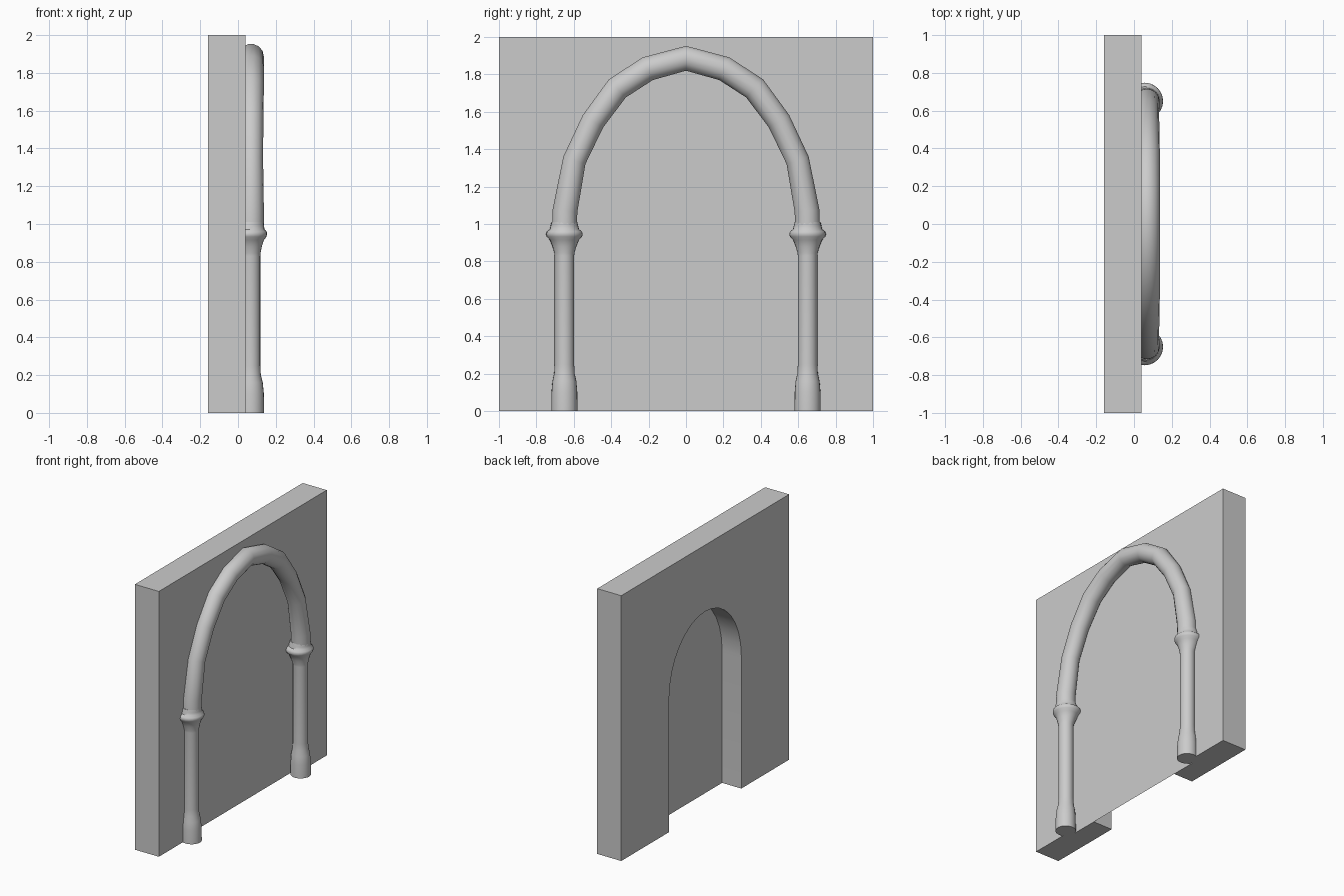
import bpy, bmesh, math

if "Cube" in bpy.data.objects:
    bpy.data.objects.remove(bpy.data.objects["Cube"])

def mesh_object(name, bm, angle):
    bmesh.ops.recalc_face_normals(bm, faces=bm.faces)
    me = bpy.data.meshes.new(name)
    bm.to_mesh(me)
    bm.free()
    ob = bpy.data.objects.new(name, me)
    bpy.context.collection.objects.link(ob)
    bpy.ops.object.select_all(action='DESELECT')
    bpy.context.view_layer.objects.active = ob
    ob.select_set(True)
    bpy.ops.object.shade_smooth_by_angle(angle=math.radians(angle))
    return ob

# Centre line of the arch moulding: y, z, relative thickness
half = [(.65, .96, 1), (.647, 1.07, 1), (.597, 1.34, .94), (.497, 1.55, .96),
        (.367, 1.725, 1), (.205, 1.83, 1), (0, 1.886, 1)]
path = half + [(-y, z, r) for y, z, r in reversed(half[:-1])]

# Wall: shallow recess in front (edge hidden by the moulding), deep arched one behind,
# with a thin door panel between them
BACK, PANEL, FRONT = -0.16, 0.0, 0.04
ARC = 16
door = [(.43, 0)] + [(.43 * math.cos(math.pi * i / ARC), 1 + .5 * math.sin(math.pi * i / ARC))
                     for i in range(ARC + 1)] + [(-.43, 0)]
surround = [(.65, 0)] + [(y, z) for y, z, r in path] + [(-.65, 0)]
frame = [(-1, 0), (-1, 2), (1, 2), (1, 0)]
bm = bmesh.new()

def ring(x, pts):
    return [bm.verts.new((x, y, z)) for y, z in pts]

def bridge(a, b):
    for i in range(len(a) - 1):
        bm.faces.new((a[i], a[i + 1], b[i + 1], b[i]))

front, back = ring(FRONT, frame), ring(BACK, frame)
front_rim, front_in = ring(FRONT, surround), ring(PANEL, surround)
back_rim, back_in = ring(BACK, door), ring(PANEL, door)
bm.faces.new(front + front_rim)
bm.faces.new(back + back_rim)
bm.faces.new(front_in + back_in[::-1])
bm.faces.new(back_in)
bridge(front, back)
bridge(front_rim, front_in)
bridge(back_rim, back_in)
bm.faces.new((front[3], front_rim[0], front_in[0], back_in[0], back_rim[0], back[3]))
bm.faces.new((front[0], front_rim[-1], front_in[-1], back_in[-1], back_rim[-1], back[0]))
mesh_object("wall", bm, 30)

# Turned columns with flared base and capital: radius, height, centre x
profile = [(.070, 0, .068), (.069, .10, .068), (.064, .16, .067), (.055, .20, .066),
           (.052, .25, .066), (.052, .83, .066), (.054, .845, .065), (.064, .88, .062),
           (.078, .915, .059), (.094, .932, .056), (.098, .945, .056), (.094, .96, .058),
           (.078, .972, .062), (.074, .99, .064), (.069, 1.01, .066)]
SIDES = 24

def column(name, y):
    bm = bmesh.new()
    rings = [[bm.verts.new((x + r * math.cos(2 * math.pi * k / SIDES),
                            y + r * math.sin(2 * math.pi * k / SIDES), z))
              for k in range(SIDES)] for r, z, x in profile]
    for a, b in zip(rings, rings[1:]):
        for k in range(SIDES):
            n = (k + 1) % SIDES
            bm.faces.new((a[k], a[n], b[n], b[k]))
    bm.faces.new(rings[0])
    bm.faces.new(rings[-1])
    mesh_object(name, bm, 40)

column("left_column", -.65)
column("right_column", .65)

# Arch moulding springing from the capitals
curve = bpy.data.curves.new("arch_moulding", 'CURVE')
curve.dimensions = '3D'
curve.bevel_depth = .068
curve.bevel_resolution = 5
curve.use_fill_caps = True
spline = curve.splines.new('POLY')
spline.points.add(len(path) - 1)
for p, (y, z, r) in zip(spline.points, path):
    p.co = (.069, y, z, 1)
    p.radius = r
spline.use_smooth = True
arch = bpy.data.objects.new("arch_moulding", curve)
bpy.context.collection.objects.link(arch)
